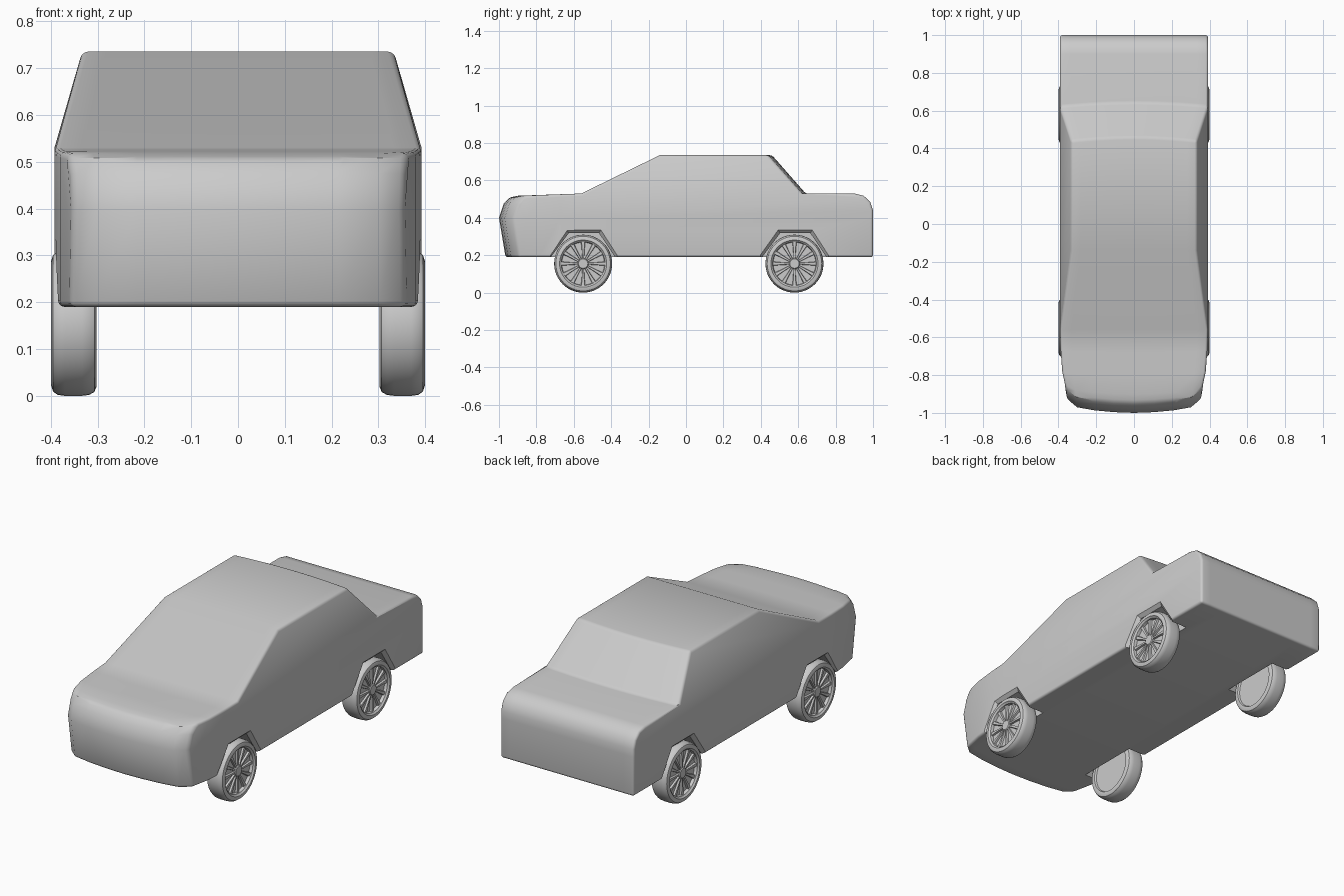
import bpy, bmesh
from math import sin, cos, pi
from mathutils import Matrix

if "Cube" in bpy.data.objects:
    bpy.data.objects.remove(bpy.data.objects["Cube"])

AXLES = (-0.55, 0.58)
WHEEL_Z = 0.155


def lerp_table(t, table):
    if t <= table[0][0]:
        return table[0][1]
    for (a, va), (b, vb) in zip(table, table[1:]):
        if t <= b:
            return va + (vb - va) * (t - a) / (b - a)
    return table[-1][1]


def finish(bm, name, loc=(0, 0, 0)):
    bmesh.ops.recalc_face_normals(bm, faces=bm.faces)
    me = bpy.data.meshes.new(name)
    bm.to_mesh(me)
    bm.free()
    ob = bpy.data.objects.new(name, me)
    ob.location = loc
    bpy.context.collection.objects.link(ob)
    return ob


def select(ob):
    bpy.ops.object.select_all(action='DESELECT')
    ob.select_set(True)
    bpy.context.view_layer.objects.active = ob


def apply_all(ob):
    select(ob)
    for m in list(ob.modifiers):
        bpy.ops.object.modifier_apply(modifier=m.name)


def smooth(ob, angle=0.6):
    select(ob)
    bpy.ops.object.shade_smooth_by_angle(angle=angle)


def loft(bm, rings, caps=True):
    vs = [[bm.verts.new(p) for p in r] for r in rings]
    n = len(vs[0])
    for a, b in zip(vs, vs[1:]):
        for i in range(n):
            bm.faces.new((a[i], a[(i + 1) % n], b[(i + 1) % n], b[i]))
    if caps:
        bm.faces.new(vs[0])
        bm.faces.new(vs[-1])


# body: side profile extruded, sliced, then tapered and bowed
side = [(-0.965, 0.19), (-1.0, 0.40), (-0.975, 0.475), (-0.945, 0.508), (-0.90, 0.518),
        (-0.56, 0.53), (-0.14, 0.735), (0.44, 0.735), (0.62, 0.53), (0.90, 0.53),
        (0.95, 0.518), (0.985, 0.485), (1.0, 0.44), (1.0, 0.19)]
bm = bmesh.new()
loft(bm, [[(x, y, z) for y, z in side] for x in (-1, 1)])
cuts = [((0, y, 0), (0, 1, 0)) for y in (-0.90, -0.8, -0.68, -0.56)]
cuts += [((0, 0, 0.53), (0, 0, 1)), ((0, 0, 0.40), (0, 0, 1))]
cuts += [((x, 0, 0), (1, 0, 0)) for x in (-0.85, -0.6, -0.3, 0, 0.3, 0.6, 0.85)]
for co, no in cuts:
    bmesh.ops.bisect_plane(bm, geom=bm.verts[:] + bm.edges[:] + bm.faces[:],
                           dist=1e-4, plane_co=co, plane_no=no)
half_width = [(-1, 0.355), (-0.92, 0.362), (-0.8, 0.38), (-0.68, 0.388), (-0.56, 0.392)]
bow = [(0, 0), (0.3, 0.004), (0.6, 0.014), (0.85, 0.03), (1, 0.075)]
for v in bm.verts:
    s, y, z = v.co
    w = lerp_table(y, half_width)
    if z > 0.53:
        w += (0.333 - 0.392) * (z - 0.53) / 0.205
    v.co.x = s * w
    v.co.y += lerp_table(abs(s), bow) * lerp_table(y, [(-0.95, 1), (-0.85, 0.3), (-0.56, 0)])
    if 0.4 < y < 0.7 and z > 0.5:
        v.co.y += 0.02 * (1 - s * s)
body = finish(bm, "car_body")
bev = body.modifiers.new("edges", 'BEVEL')
bev.width, bev.segments, bev.limit_method, bev.angle_limit = 0.013, 3, 'ANGLE', 0.6
bev.use_clamp_overlap = False
apply_all(body)

# wheel arches: chamfered pockets cut into the sides
arch = [(-0.19, 0.19), (-0.087, 0.335), (0.095, 0.335), (0.188, 0.19)]
bm = bmesh.new()
for cy in AXLES:
    for sx in (-1, 1):
        rings = []
        for x, k in ((0.45, 0.0), (0.392, 0.0), (0.375, 0.017), (0.285, 0.017)):
            low = [(arch[0][0] - 0.07 + k, 0.1), (arch[3][0] + 0.065 - k, 0.1)]
            pts = [low[0], (arch[0][0] + k, 0.19), (arch[1][0] + k * 0.6, 0.335 - k),
                   (arch[2][0] - k * 0.6, 0.335 - k), (arch[3][0] - k, 0.19), low[1]]
            rings.append([(sx * x, cy + y, z) for y, z in pts])
        loft(bm, rings)
cutter = finish(bm, "arch_cutter")
cutter.hide_render = True
boo = body.modifiers.new("arches", 'BOOLEAN')
boo.operation, boo.object, boo.solver = 'DIFFERENCE', cutter, 'EXACT'
apply_all(body)
bpy.data.objects.remove(cutter)
smooth(body, 0.55)


# wheels: lathed parts around the x axis, mirrored to the left side
def lathe(bm, profile, n=48):
    loft(bm, [[(x, r * cos(2 * pi * i / n), r * sin(2 * pi * i / n)) for i in range(n)]
              for x, r in profile])


def mirrored(bm, name, cy):
    ob = finish(bm, name, (0, cy, WHEEL_Z))
    ob.modifiers.new("mirror", 'MIRROR').use_mirror_merge = False
    apply_all(ob)
    smooth(ob)


for cy, end in zip(AXLES, ("front", "rear")):
    bm = bmesh.new()
    lathe(bm, [(0.312, 0.105), (0.312, 0.118), (0.303, 0.123), (0.302, 0.135), (0.307, 0.147),
               (0.318, 0.153), (0.333, 0.155), (0.370, 0.155), (0.385, 0.153), (0.395, 0.146),
               (0.399, 0.134), (0.399, 0.126), (0.394, 0.122), (0.391, 0.117), (0.376, 0.114),
               (0.376, 0.02)])
    mirrored(bm, end + "_tyres", cy)

    bm = bmesh.new()
    for i in range(12):
        # tapered spoke with a raised ridge
        rings = [[(0.374, -w, r), (0.386, -w * 0.7, r), (0.386, w * 0.7, r), (0.374, w, r)]
                 for r, w in ((0.018, 0.005), (0.07, 0.0075), (0.117, 0.012))]
        part = bmesh.new()
        loft(part, rings)
        part.transform(Matrix.Rotation(2 * pi * i / 12, 4, 'X'))
        tmp = bpy.data.meshes.new("spoke")
        part.to_mesh(tmp)
        part.free()
        bm.from_mesh(tmp)
        bpy.data.meshes.remove(tmp)
    mirrored(bm, end + "_spokes", cy)

    bm = bmesh.new()
    lathe(bm, [(0.374, 0.029), (0.386, 0.029), (0.390, 0.025), (0.390, 0.01)], 24)
    mirrored(bm, end + "_hubs", cy)
